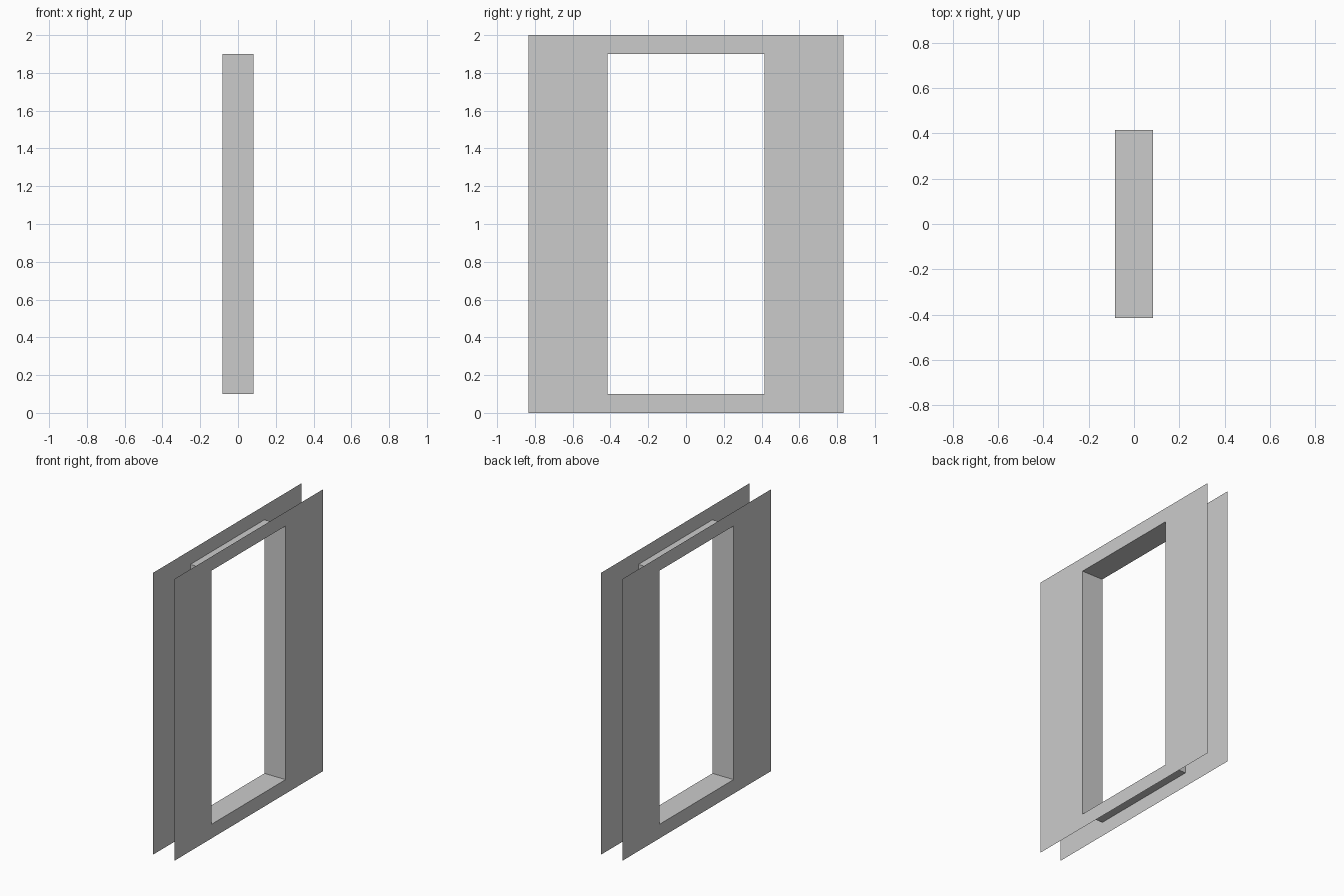
import bpy
import bmesh

if "Cube" in bpy.data.objects:
    bpy.data.objects.remove(bpy.data.objects["Cube"])

HALF_DEPTH = 0.083      # half the gap between the two wall sheets
HALF_WIDTH, HEIGHT = 0.833, 2.0
OPEN_HALF, OPEN_LOW, OPEN_HIGH = 0.415, 0.1, 1.9


def ring(bm, x, half_w, low, high):
    corners = ((-half_w, low), (half_w, low), (half_w, high), (-half_w, high))
    return [bm.verts.new((x, y, z)) for y, z in corners]


def bridge(bm, a, b):
    for i in range(4):
        j = (i + 1) % 4
        bm.faces.new((a[i], a[j], b[j], b[i]))


bm = bmesh.new()
outer = (HALF_WIDTH, 0.0, HEIGHT)
inner = (OPEN_HALF, OPEN_LOW, OPEN_HIGH)

# Rings run from one sheet's rim, through the opening, to the other rim
rings = [
    ring(bm, HALF_DEPTH, *outer),
    ring(bm, HALF_DEPTH, *inner),
    ring(bm, -HALF_DEPTH, *inner),
    ring(bm, -HALF_DEPTH, *outer),
]

# Near sheet, opening lining, far sheet; the outer rim stays open
for a, b in zip(rings, rings[1:]):
    bridge(bm, a, b)

mesh = bpy.data.meshes.new("doorway_wall")
bm.to_mesh(mesh)
bm.free()
wall = bpy.data.objects.new("doorway_wall", mesh)
bpy.context.collection.objects.link(wall)
